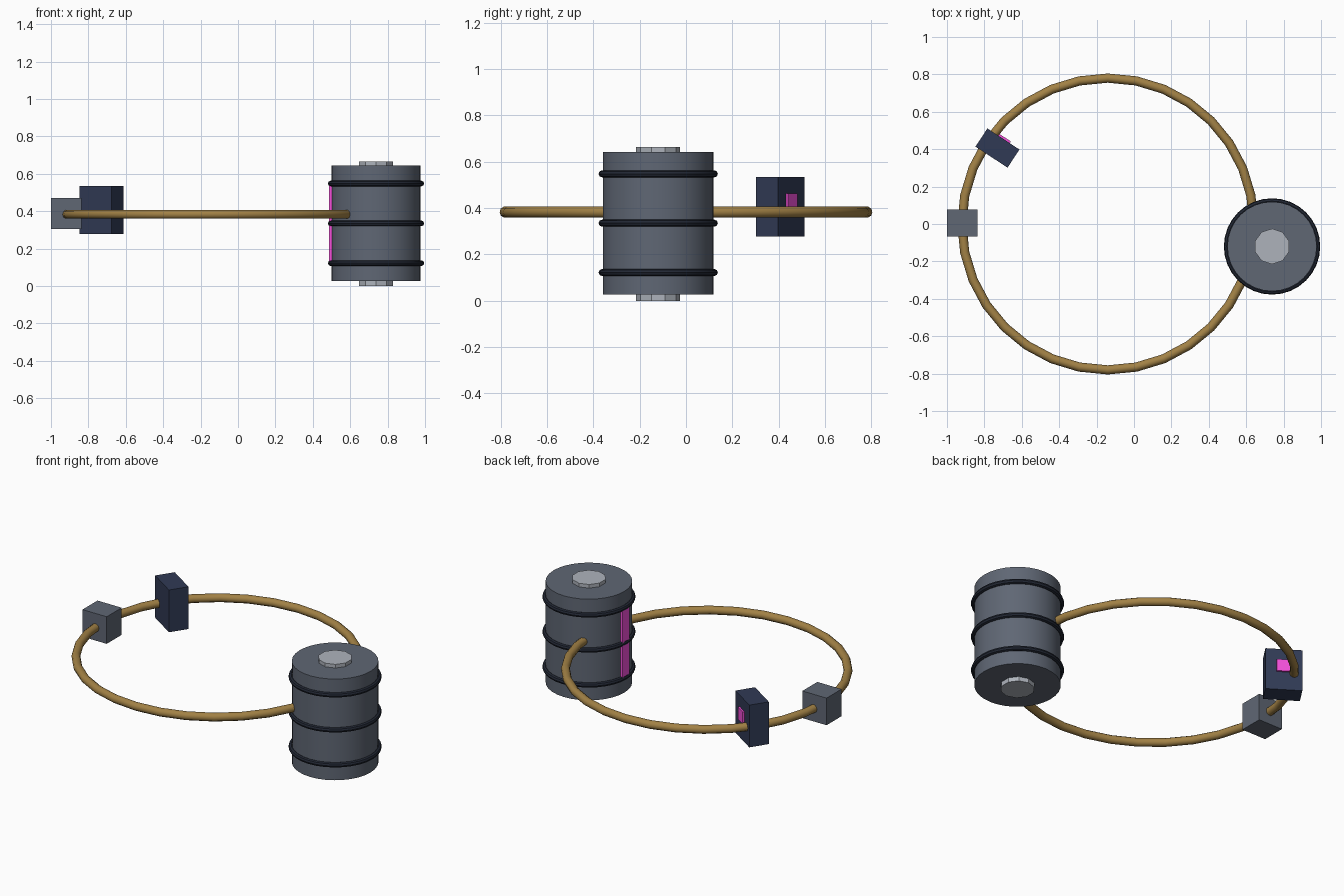
import bpy
from math import radians, cos, sin

if "Cube" in bpy.data.objects:
    bpy.data.objects.remove(bpy.data.objects["Cube"])


def mat(name, rgb):
    m = bpy.data.materials.new(name)
    m.diffuse_color = (*rgb, 1)
    m.use_nodes = True
    m.node_tree.nodes["Principled BSDF"].inputs["Base Color"].default_value = m.diffuse_color
    return m


STEEL = mat("steel", (0.115, 0.135, 0.175))
NAVY = mat("navy", (0.03, 0.042, 0.09))
BLACK = mat("dark_band", (0.016, 0.021, 0.035))
BRASS = mat("brass", (0.36, 0.22, 0.06))
SILVER = mat("silver", (0.42, 0.45, 0.5))
PINK = mat("pink", (0.9, 0.08, 0.7))


def finish(name, material, smooth=False):
    ob = bpy.context.object
    ob.name = name
    ob.data.materials.append(material)
    if smooth:
        bpy.ops.object.shade_smooth_by_angle(angle=radians(40))
    return ob


def box(name, loc, size, material, turn=0):
    bpy.ops.mesh.primitive_cube_add(size=1, location=loc, rotation=(0, 0, turn))
    ob = finish(name, material)
    ob.scale = size
    return ob


def cylinder(name, x, y, z0, z1, r, sides, material, smooth):
    bpy.ops.mesh.primitive_cylinder_add(vertices=sides, radius=r, depth=z1 - z0,
                                        location=(x, y, (z0 + z1) / 2))
    return finish(name, material, smooth)


def torus(name, loc, R, r, segs, sides, material):
    bpy.ops.mesh.primitive_torus_add(major_radius=R, minor_radius=r, location=loc,
                                     major_segments=segs, minor_segments=sides)
    return finish(name, material, True)


# Large brass hoop
torus("hoop", (-0.14, 0, 0.383), 0.78, 0.0245, 32, 10, BRASS)

# Barrel with axle, bands and indicator strip
BX, BY = 0.738, -0.12
cylinder("barrel", BX, BY, 0.027, 0.643, 0.239, 32, STEEL, True)
cylinder("axle", BX, BY, 0.0, 0.665, 0.095, 10, SILVER, False)
for i, z in enumerate((0.122, 0.335, 0.548)):
    torus(f"barrel_band_{i + 1}", (BX, BY, z), 0.2425, 0.015, 32, 8, BLACK)
box("barrel_strip", (0.5, BY, 0.337), (0.026, 0.066, 0.406), PINK)

# Clasp block on the left of the hoop
box("clasp_block", (-0.919, 0.005, 0.387), (0.163, 0.144, 0.165), STEEL)

# Sensor box, its long side pointing to the hoop centre, with a lit window
turn = radians(-33.3)
SX, SY = -0.73, 0.406
box("sensor_box", (SX, SY, 0.406), (0.205, 0.116, 0.257), NAVY, turn)
u, v = 0.004, 0.06
box("sensor_window", (SX + u * cos(turn) - v * sin(turn),
                      SY + u * sin(turn) + v * cos(turn), 0.427),
    (0.073, 0.018, 0.073), PINK, turn)
